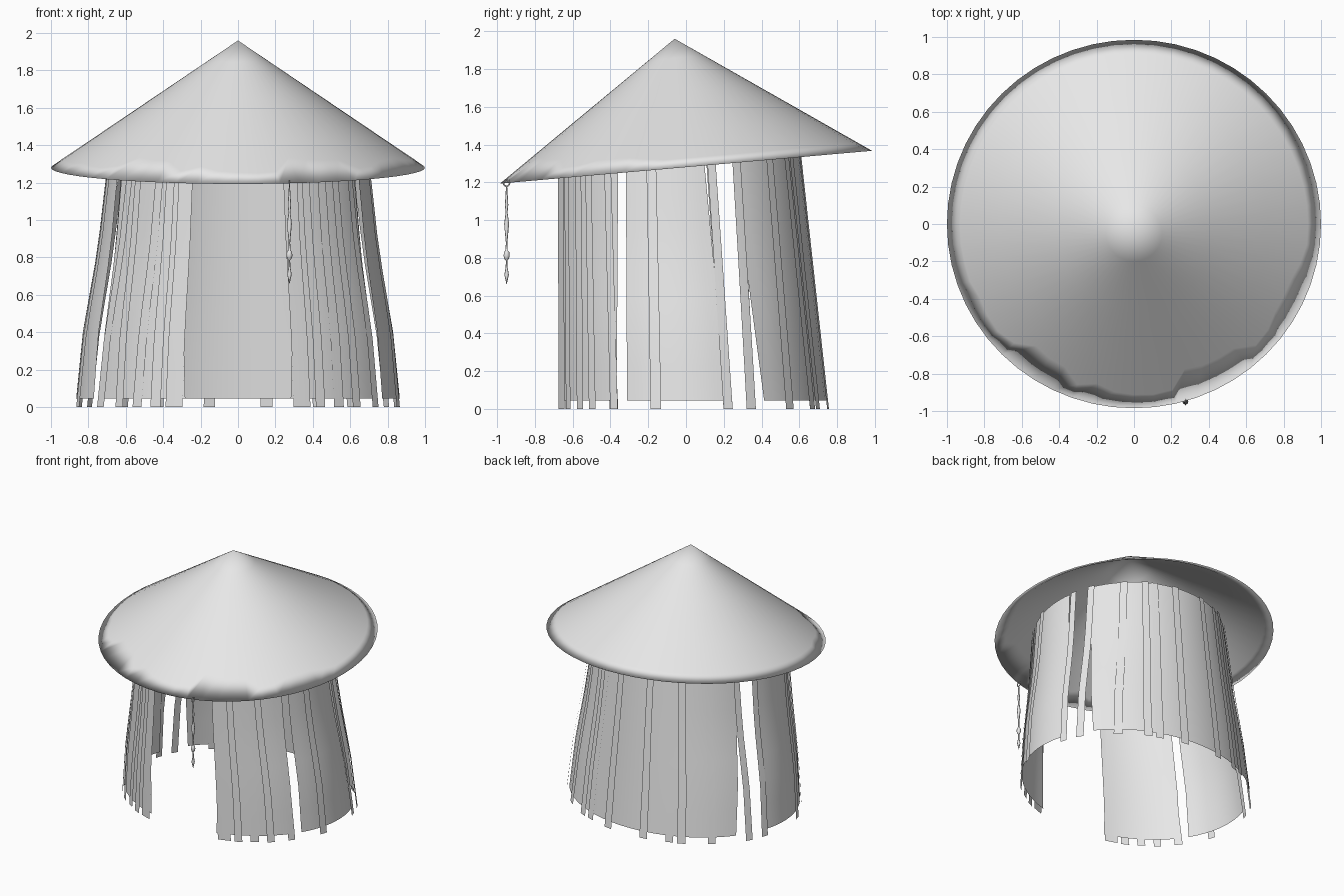
import bpy, bmesh, math, random
from mathutils import Vector

random.seed(4)
if "Cube" in bpy.data.objects:
    bpy.data.objects.remove(bpy.data.objects["Cube"])

straw = bpy.data.materials.new("plain_grey")
straw.use_nodes = True
straw.diffuse_color = (0.8, 0.8, 0.8, 1)
straw.node_tree.nodes["Principled BSDF"].inputs["Base Color"].default_value = (0.8, 0.8, 0.8, 1)


def make(name, bm, smooth=True):
    mesh = bpy.data.meshes.new(name)
    bm.to_mesh(mesh)
    bm.free()
    mesh.materials.append(straw)
    for p in mesh.polygons:
        p.use_smooth = smooth
    obj = bpy.data.objects.new(name, mesh)
    bpy.context.collection.objects.link(obj)
    return obj


def bridge(bm, a, b):
    n = len(a)
    for i in range(n):
        j = (i + 1) % n
        bm.faces.new((a[i], a[j], b[j], b[i]))


# Tilted conical hat: thin smooth shell with a worn front edge
APEX = Vector((0, -0.06, 1.96))
SEG = 56


def rim_point(a):
    y = 0.985 * math.sin(a)
    return Vector((math.cos(a), y, 1.28 + 0.088 * y))


bm = bmesh.new()
angles = [2 * math.pi * i / SEG for i in range(SEG)]
wear = [0.14 * random.random() ** 1.5 * max(0, -math.sin(a) - 0.2) ** 0.5
        if math.sin(a) < -0.2 else 0 for a in angles]
rim = [bm.verts.new(rim_point(a)) for a in angles]
for drop in (0, 0.014):
    down = Vector((0, 0, drop))
    prev = rim
    for t in (0.93, 0.72, 0.42, 0.15):
        ring = []
        for a, w in zip(angles, wear):
            s = t - w if t > 0.9 else t
            ring.append(bm.verts.new(APEX.lerp(rim_point(a), s) - down))
        bridge(bm, prev, ring)
        prev = ring
    tip = bm.verts.new(APEX - down)
    for i in range(SEG):
        bm.faces.new((prev[i], prev[(i + 1) % SEG], tip))
bmesh.ops.recalc_face_normals(bm, faces=bm.faces)
make("hat", bm)

# Flaring curtain cross-section: half width at each height
FLARE = [(1.36, 0.69), (1.2, 0.71), (0.85, 0.75), (0.4, 0.83), (0, 0.87)]


def curtain_point(deg, z, out):
    for (z1, w1), (z0, w0) in zip(FLARE, FLARE[1:]):
        if z >= z0:
            break
    width = w0 + (w1 - w0) * (z - z0) / (z1 - z0)
    back = 0.75 - 0.11 * z
    a = math.radians(deg)
    mid, half = (back - 0.71) / 2, (back + 0.71) / 2
    return Vector(((width + out) * math.cos(a), mid + (half + out) * math.sin(a), z))


def cloth(name, top, bottom, z_low, out, cols):
    """Sheet hanging between two angles, given at its top and bottom."""
    bm = bmesh.new()
    rows = []
    for k in range(8):
        f = k / 7
        row = []
        for c in range(cols + 1):
            g = c / cols
            hi = top[0] + (top[1] - top[0]) * g
            lo = bottom[0] + (bottom[1] - bottom[0]) * g
            z_top = 1.31 + 0.06 * math.sin(math.radians(hi))
            z = z_top + (z_low - z_top) * f
            row.append(bm.verts.new(curtain_point(hi + (lo - hi) * f, z, out)))
        rows.append(row)
    for r0, r1 in zip(rows, rows[1:]):
        for c in range(cols):
            bm.faces.new((r0[c], r1[c], r1[c + 1], r0[c + 1]))
    return make(name, bm)


# Wide panels, open at the front
cloth("back_panel", (27, 153), (33, 147), 0.045, 0, 24)
for side in ("left", "right"):
    m = (lambda a: a) if side == "left" else (lambda a: 180 - a)
    for part, top, bottom in (("front", (-66, -28), (-71, -32)),
                              ("side", (-24, 13), (-27, 16))):
        cloth(f"{side}_{part}_panel", [m(a) for a in top],
              [m(a) for a in bottom], 0.045, 0, 9)
    # Narrow strips lying over the panels and gaps
    strips = (-67, -60, -52, -44, -33, -14, 16, 26, 46, 61, 67, 80)
    for i, a in enumerate(strips):
        lean = random.uniform(-3, 3) if -60 < a < 50 else 0
        w = 3.2 if a == -67 else random.uniform(1.8, 2.3)
        cloth(f"{side}_strip_{i + 1}", [m(a + lean - w), m(a + lean + w)],
              [m(a - w), m(a + w)], 0.0, 0.008 + 0.006 * (i % 2), 2)

# Hanging charm: revolved beads on a cord
bm = bmesh.new()
prev = None
beads = [(1.18, 0.003), (1.08, 0.009), (1.04, 0.005), (0.98, 0.013), (0.88, 0.004),
         (0.84, 0.006), (0.83, 0.014), (0.81, 0.016), (0.795, 0.012), (0.785, 0.004),
         (0.75, 0.005), (0.71, 0.012), (0.66, 0.001)]
for z, r in beads:
    ring = [bm.verts.new((0.275 + r * math.cos(k * math.pi / 4),
                          -0.95 + r * math.sin(k * math.pi / 4), z)) for k in range(8)]
    if prev:
        bridge(bm, prev, ring)
    prev = ring
bmesh.ops.recalc_face_normals(bm, faces=bm.faces)
make("charm_beads", bm)

# Ring tying the charm to the rim
bpy.ops.mesh.primitive_torus_add(location=(0.275, -0.95, 1.195), rotation=(0, math.pi / 2, 0),
                                 major_radius=0.016, minor_radius=0.004,
                                 major_segments=12, minor_segments=6)
loop = bpy.context.object
loop.name = "charm_ring"
loop.data.materials.append(straw)
bpy.ops.object.shade_smooth()
